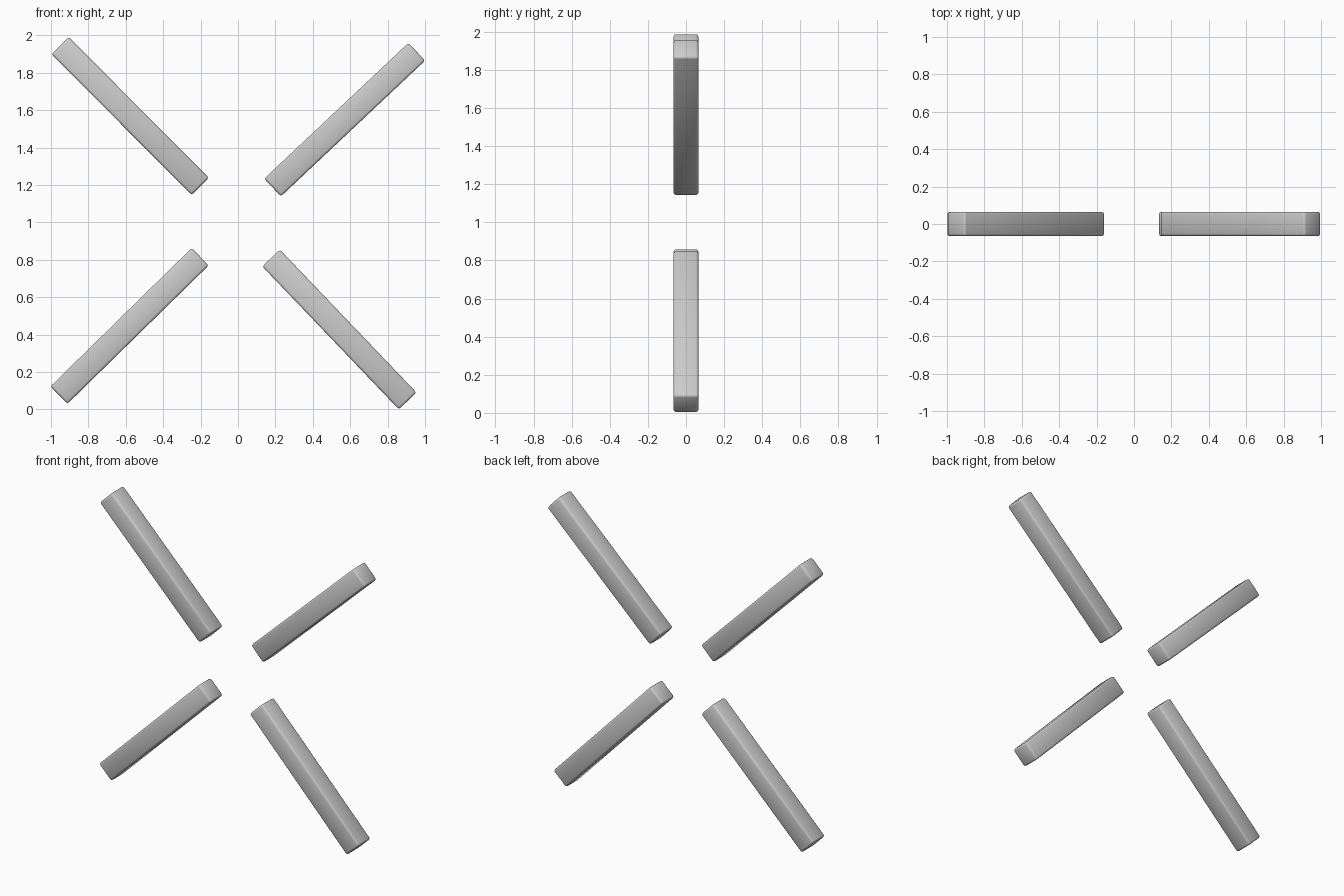
import bpy, math
from mathutils import Vector

if "Cube" in bpy.data.objects:
    bpy.data.objects.remove(bpy.data.objects["Cube"])

WIDTH = 0.13


def bar(name, outer, inner):
    """Softly bevelled square bar between two (x, z) end points."""
    a, b = Vector((outer[0], 0, outer[1])), Vector((inner[0], 0, inner[1]))
    d = b - a
    bpy.ops.mesh.primitive_cube_add(size=1)
    ob = bpy.context.object
    ob.name = name
    ob.scale = (d.length, WIDTH, WIDTH)
    bpy.ops.object.transform_apply(location=False, rotation=False, scale=True)
    ob.location = (a + b) / 2
    ob.rotation_euler = (0, -math.atan2(d.z, d.x), 0)
    # rounded edges
    mod = ob.modifiers.new("edge_bevel", 'BEVEL')
    mod.width = 0.012
    mod.segments = 2
    bpy.ops.object.modifier_apply(modifier=mod.name)
    bpy.ops.object.shade_smooth_by_angle(angle=math.radians(50))
    return ob


# Four diagonal bars pointing at the centre
bar("upper_left_bar", (-0.951, 1.945), (-0.202, 1.192))
bar("upper_right_bar", (0.956, 1.912), (0.185, 1.186))
bar("lower_left_bar", (-0.957, 0.076), (-0.202, 0.816))
bar("lower_right_bar", (0.907, 0.045), (0.177, 0.809))
